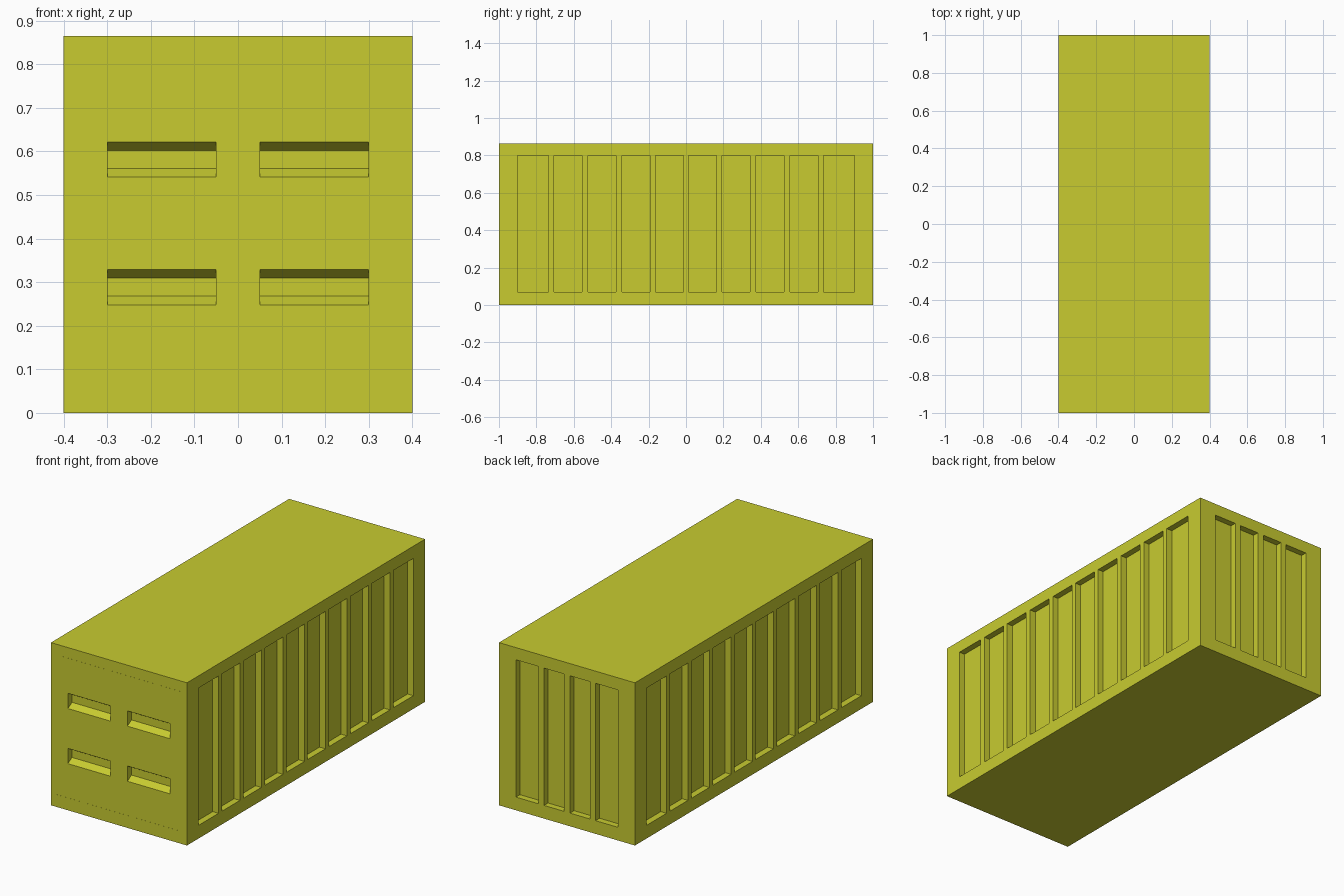
import bpy, bmesh

if "Cube" in bpy.data.objects:
    bpy.data.objects.remove(bpy.data.objects["Cube"])

W, L, H, D = 0.4, 1.0, 0.865, 0.034     # half width, half length, height, recess depth
Z0, Z1 = 0.07, 0.80                     # ribbed panel bottom and top
E = 0.02                                # cutter overshoot outside the body

yellow = bpy.data.materials.new("mustard_yellow")
yellow.diffuse_color = (0.58, 0.60, 0.03, 1)
yellow.use_nodes = True
yellow.node_tree.nodes["Principled BSDF"].inputs["Base Color"].default_value = yellow.diffuse_color


def add_box(bm, x0, x1, y0, y1, z0, z1):
    v = bmesh.ops.create_cube(bm, size=1)["verts"]
    for p in v:
        p.co = (x1 if p.co.x > 0 else x0, y1 if p.co.y > 0 else y0, z1 if p.co.z > 0 else z0)
    return v


def make(name, bm):
    bmesh.ops.recalc_face_normals(bm, faces=bm.faces)
    me = bpy.data.meshes.new(name)
    bm.to_mesh(me)
    bm.free()
    me.materials.append(yellow)
    ob = bpy.data.objects.new(name, me)
    bpy.context.collection.objects.link(ob)
    return ob


# Solid container body
bm = bmesh.new()
add_box(bm, -W, W, -L, L, 0, H)
body = make("container_body", bm)

# Recess cutters
bm = bmesh.new()
# side wall panels, ten on each side
for a, b in [(0.013, 0.163), (0.193, 0.343), (0.375, 0.525), (0.555, 0.705), (0.735, 0.902)]:
    for y0, y1 in [(a, b), (-b, -a)]:
        add_box(bm, W - D, W + E, y0, y1, Z0, Z1)
        add_box(bm, -W - E, -W + D, y0, y1, Z0, Z1)
# back wall panels
for a, b in [(0.018, 0.135), (0.168, 0.30)]:
    for x0, x1 in [(a, b), (-b, -a)]:
        add_box(bm, x0, x1, L - D, L + E, Z0, Z1)
# front handle slots with sloping top and bottom
slope = 0.02 / D
for z0, z1 in [(0.248, 0.329), (0.541, 0.622)]:
    for x0, x1 in [(0.05, 0.30), (-0.30, -0.05)]:
        for p in add_box(bm, x0, x1, -L - E, -L + D, z0, z1):
            inward = p.co.y + L
            p.co.z += slope * inward * (1 if p.co.z < (z0 + z1) / 2 else -1)
cutter = make("recess_cutter", bm)
cutter.hide_render = True

# Cut the recesses and bake the result
mod = body.modifiers.new("recesses", "BOOLEAN")
mod.operation = "DIFFERENCE"
mod.solver = "EXACT"
mod.object = cutter
dg = bpy.context.evaluated_depsgraph_get()
body.data = bpy.data.meshes.new_from_object(body.evaluated_get(dg))
body.modifiers.clear()
bpy.data.objects.remove(cutter)

# Hairline door seams on the front
bm = bmesh.new()
F = -L - 0.0005
for x in (-0.371, 0, 0.371):
    add_box(bm, x - 0.003, x + 0.003, F, -L + 0.005, 0.066, 0.803)
for z in (0.060, 0.803):
    add_box(bm, -0.374, 0.374, F, -L + 0.005, z, z + 0.006)
make("door_seams", bm)
